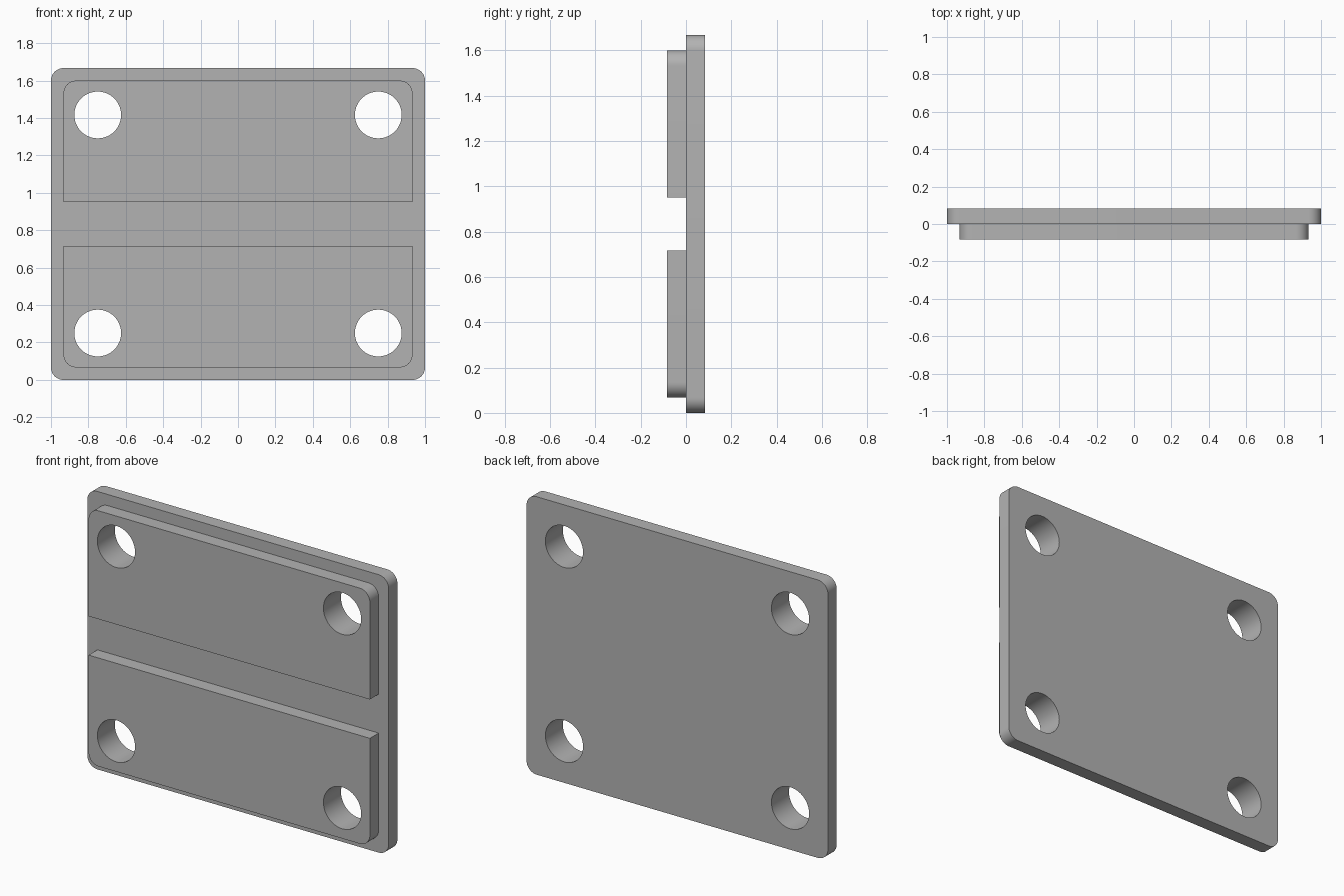
import bpy, bmesh
from math import cos, sin, pi, radians

cube = bpy.data.objects.get("Cube")
if cube:
    bpy.data.objects.remove(cube)

WIDTH, HEIGHT, HALF_DEPTH = 1.0, 1.667, 0.083
MID = HEIGHT / 2
RADIUS = 0.067

grey = bpy.data.materials.new("plain_grey")
grey.use_nodes = True
colour = (0.45, 0.45, 0.45, 1)
grey.diffuse_color = colour
grey.node_tree.nodes["Principled BSDF"].inputs["Base Color"].default_value = colour


def arc(cx, cz, r, start, sweep, steps):
    return [(cx + r * cos(start + sweep * i / steps),
             cz + r * sin(start + sweep * i / steps)) for i in range(steps + 1)]


def extrude(name, outline, y0, y1):
    """Extrude an x-z outline from y0 back to y1."""
    bm = bmesh.new()
    face = bm.faces.new([bm.verts.new((x, y0, z)) for x, z in outline])
    side = bmesh.ops.extrude_face_region(bm, geom=[face])["geom"]
    moved = [v for v in side if isinstance(v, bmesh.types.BMVert)]
    bmesh.ops.translate(bm, verts=moved, vec=(0, y1 - y0, 0))
    bmesh.ops.recalc_face_normals(bm, faces=bm.faces)
    mesh = bpy.data.meshes.new(name)
    bm.to_mesh(mesh)
    bm.free()
    mesh.materials.append(grey)
    obj = bpy.data.objects.new(name, mesh)
    bpy.context.collection.objects.link(obj)
    return obj


def rounded(x, z0, z1, round_bottom=True, round_top=True):
    """Rectangle outline with optional rounded corner pairs."""
    points = []
    corners = [(x, z1, -1, -1, round_top), (-x, z1, 1, -1, round_top),
               (-x, z0, 1, 1, round_bottom), (x, z0, -1, 1, round_bottom)]
    for i, (cx, cz, sx, sz, curved) in enumerate(corners):
        if curved:
            points += arc(cx + sx * RADIUS, cz + sz * RADIUS, RADIUS,
                          i * pi / 2, pi / 2, 12)
        else:
            points.append((cx, cz))
    return points


def combine(target, tool, operation):
    mod = target.modifiers.new(operation.lower(), 'BOOLEAN')
    mod.operation, mod.solver, mod.object = operation, 'EXACT', tool
    bpy.context.view_layer.objects.active = target
    bpy.ops.object.modifier_apply(modifier=mod.name)
    bpy.data.objects.remove(tool)


# Back plate with two raised pads separated by a horizontal channel
plate = extrude("mounting_plate", rounded(WIDTH, 0, HEIGHT), 0, HALF_DEPTH)
lower = rounded(0.933, 0.067, 0.717, round_top=False)
upper = rounded(0.933, HEIGHT - 0.717, HEIGHT - 0.067, round_bottom=False)
for name, outline in (("lower_pad", lower), ("upper_pad", upper)):
    combine(plate, extrude(name, outline, -HALF_DEPTH, HALF_DEPTH / 2), 'UNION')

# Four through holes near the corners
for x in (-0.75, 0.75):
    for z in (MID - 0.583, MID + 0.583):
        circle = arc(x, z, 0.125, 0, 2 * pi, 64)[:-1]
        cutter = extrude("hole_cutter", circle, -0.2, 0.2)
        cutter.hide_render = True
        combine(plate, cutter, 'DIFFERENCE')

# Smooth corners and hole walls, crisp edges elsewhere
bpy.ops.object.select_all(action='DESELECT')
plate.select_set(True)
bpy.context.view_layer.objects.active = plate
bpy.ops.object.shade_smooth_by_angle(angle=radians(30))
